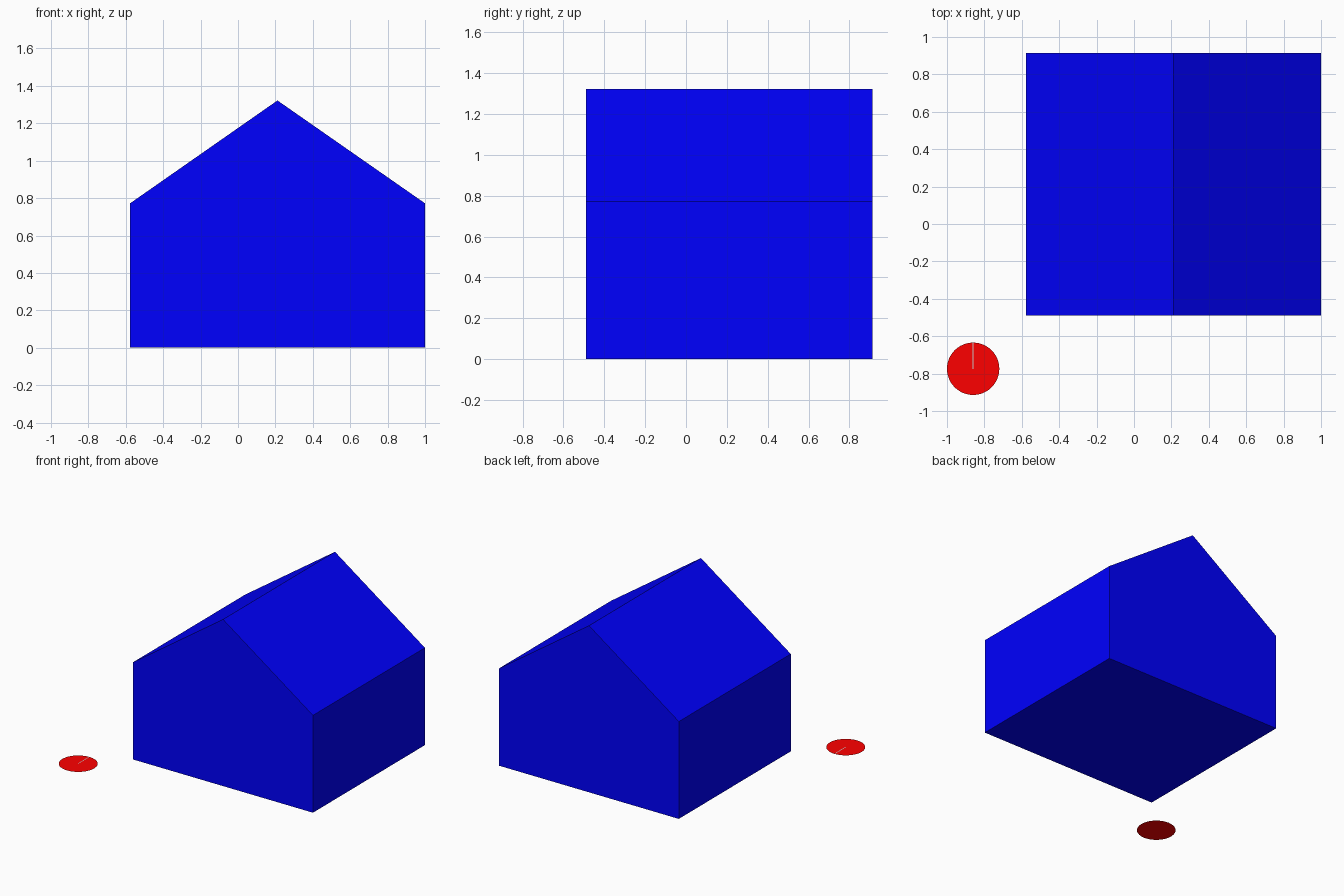
import bpy, bmesh
from mathutils import Matrix, Vector

if "Cube" in bpy.data.objects:
    bpy.data.objects.remove(bpy.data.objects["Cube"])

def finish(bm, name, color):
    mesh = bpy.data.meshes.new(name)
    bm.to_mesh(mesh)
    bm.free()
    mat = bpy.data.materials.new(name + "_paint")
    mat.diffuse_color = (*color, 1)
    mat.use_nodes = True
    mat.node_tree.nodes["Principled BSDF"].inputs["Base Color"].default_value = mat.diffuse_color
    mesh.materials.append(mat)
    obj = bpy.data.objects.new(name, mesh)
    bpy.context.collection.objects.link(obj)
    return obj

# House: gable profile extruded front to back
front, back = -0.489, 0.914
profile = [(-0.577, 0), (1.0, 0), (1.0, 0.772), (0.211, 1.322), (-0.577, 0.772)]
bm = bmesh.new()
gable = bm.faces.new([bm.verts.new((x, front, z)) for x, z in profile])
ext = bmesh.ops.extrude_face_region(bm, geom=[gable], use_keep_orig=True)
moved = [v for v in ext["geom"] if isinstance(v, bmesh.types.BMVert)]
bmesh.ops.translate(bm, verts=moved, vec=Vector((0, back - front, 0)))
bmesh.ops.recalc_face_normals(bm, faces=bm.faces)
finish(bm, "house", (0, 0, 1))

# Flat round marker on the ground, front left
cx, cy, r = -0.86, -0.774, 0.14
bm = bmesh.new()
bmesh.ops.create_circle(bm, cap_ends=True, segments=48, radius=r,
                        matrix=Matrix.Translation((cx, cy, 0)))
finish(bm, "ground_disc", (1, 0, 0))

# Thin pale pointer from the disc centre to its back edge
w = 0.003
bm = bmesh.new()
bm.faces.new([bm.verts.new((cx + x, cy + y, 0.001))
              for x, y in [(-w, 0), (w, 0), (w, r), (-w, r)]])
finish(bm, "disc_pointer", (1, 1, 1))
